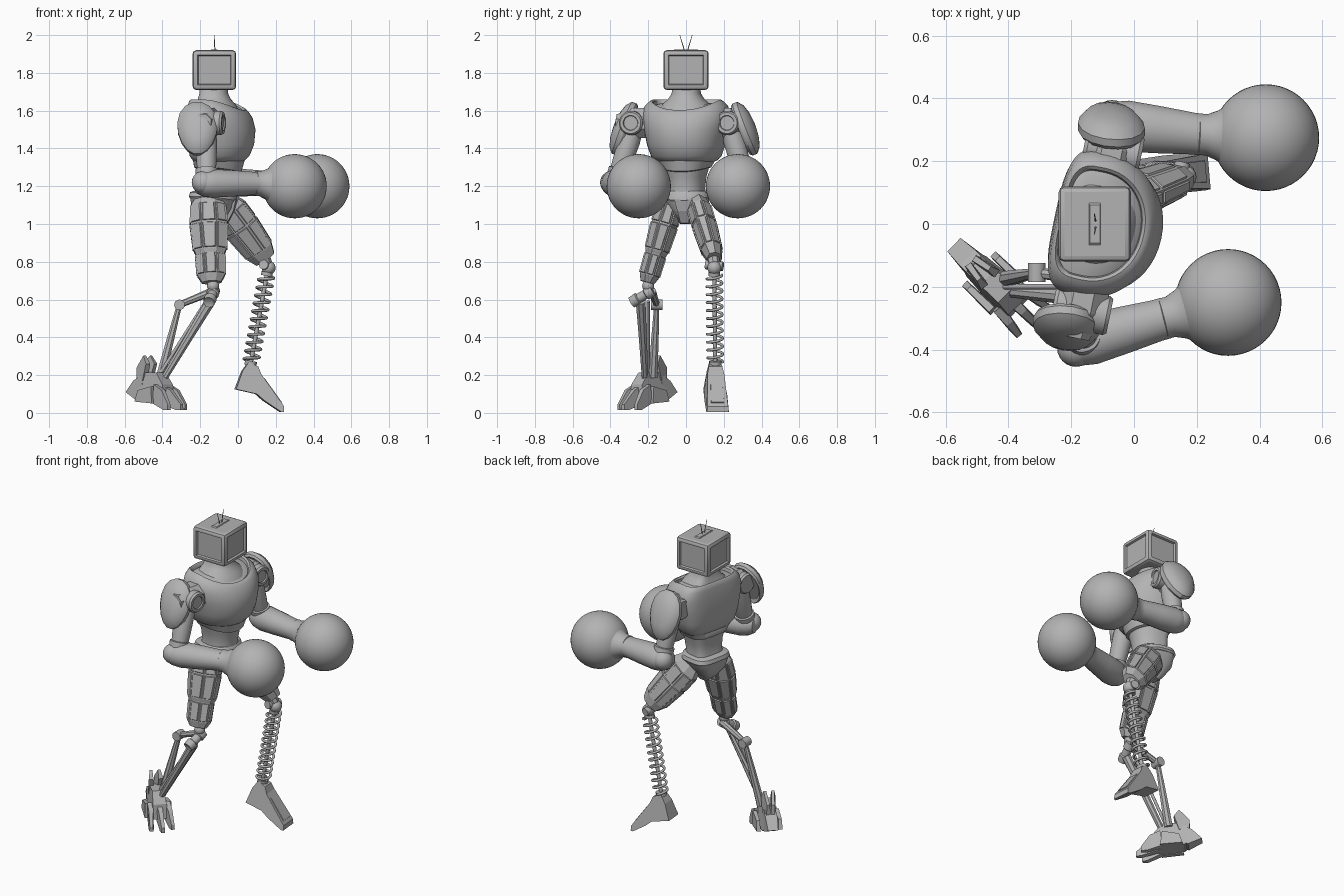
import bpy, bmesh
from math import sin, cos, pi, radians, copysign
from mathutils import Vector, Matrix

cube = bpy.data.objects.get("Cube")
if cube:
    bpy.data.objects.remove(cube)

grey = bpy.data.materials.new("plain grey")
grey.use_nodes = True
grey.diffuse_color = (0.45, 0.45, 0.45, 1)
grey.node_tree.nodes["Principled BSDF"].inputs["Base Color"].default_value = grey.diffuse_color

PIVOT = Vector((-0.13, 0, 0))
TWIST = Matrix.Translation(PIVOT) @ Matrix.Rotation(radians(-12), 4, 'Z')


def finish(name, bm, sharp=35):
    """Turn a bmesh into an object, smooth below the sharp angle."""
    bmesh.ops.recalc_face_normals(bm, faces=bm.faces)
    for f in bm.faces:
        f.smooth = sharp > 0
    for e in bm.edges:
        e.smooth = e.calc_face_angle(pi) < radians(sharp)
    mesh = bpy.data.meshes.new(name)
    bm.to_mesh(mesh)
    bm.free()
    mesh.materials.append(grey)
    ob = bpy.data.objects.new(name, mesh)
    bpy.context.collection.objects.link(ob)
    return ob


def skin(rings):
    """Bridge rings of points and cap both ends."""
    bm = bmesh.new()
    loops = [[bm.verts.new(p) for p in r] for r in rings]
    n = len(loops[0])
    for a, b in zip(loops, loops[1:]):
        for i in range(n):
            bm.faces.new((a[i], a[(i + 1) % n], b[(i + 1) % n], b[i]))
    bm.faces.new(loops[0])
    bm.faces.new(loops[-1])
    return bm


def ring(c, u, v, n, turn=0.0):
    return [c + u * cos(2 * pi * (i + turn) / n) + v * sin(2 * pi * (i + turn) / n) for i in range(n)]


def limb(name, a, b, sections, n=24, flat=1.0, sharp=35, ref=(1, 0, 0), panels=0.0):
    """Loft from a to b; sections are (fraction, radius)."""
    a, b = Vector(a), Vector(b)
    d = (b - a).normalized()
    u = Vector(ref)
    u = (u - d * u.dot(d)).normalized()
    v = d.cross(u)
    bm = skin([ring(a.lerp(b, t), u * r, v * r * flat, n, 0.5) for t, r in sections])
    if panels:
        bmesh.ops.recalc_face_normals(bm, faces=bm.faces)
        big = [f for f in bm.faces if len(f.verts) == 4 and f.calc_area() > 0.005]
        bmesh.ops.inset_individual(bm, faces=big, thickness=0.008, depth=0)
        bmesh.ops.inset_individual(bm, faces=big, thickness=0.004, depth=panels)
    return finish(name, bm, sharp)


def rod(name, a, b, r0, r1=None, n=16):
    return limb(name, a, b, [(0, r0), (1, r0 if r1 is None else r1)], n, ref=(0.3, 0.8, 0.52))


def ball(name, c, r, n=32):
    bm = bmesh.new()
    bmesh.ops.create_uvsphere(bm, u_segments=n, v_segments=n // 2, radius=r, matrix=Matrix.Translation(c))
    return finish(name, bm)


def body(name, sections, n=48):
    """Torso loft; sections are (z, front, back, half width, front drop)."""
    rings = []
    for z, front, back, w, drop in sections:
        pts = []
        for i in range(n):
            c, s = cos(2 * pi * i / n), sin(2 * pi * i / n)
            p = 0.95 if c > 0 else 0.55
            x = copysign(abs(c) ** p, c) * (front if c > 0 else back)
            y = copysign(abs(s) ** p, s) * w
            pts.append(TWIST @ Vector((x, y, z - drop * max(c, 0) ** 1.5)))
        rings.append(pts)
    return finish(name, skin(rings), 40)


def wedge(name, profile, origin, heading, shift=0.0):
    """Side profile of (along, z, half width) extruded across the heading."""
    d = Vector((cos(radians(heading)), sin(radians(heading)), 0))
    side = Vector((-d.y, d.x, 0))
    o = Vector(origin)
    sides = [[o + d * s + side * (shift + k * w) + Vector((0, 0, z)) for s, z, w in profile] for k in (-1, 1)]
    return finish(name, skin(sides), 0)


# Torso
body("chest", [(1.325, .14, .08, .13, 0), (1.335, .165, .095, .16, 0), (1.36, .19, .11, .185, 0),
               (1.42, .215, .12, .205, 0), (1.5, .222, .125, .222, 0), (1.57, .205, .122, .235, .01),
               (1.625, .185, .117, .22, .035), (1.65, .175, .112, .195, .05), (1.658, .165, .105, .182, .055),
               (1.65, .155, .098, .172, .055), (1.63, .152, .094, .168, .05), (1.64, .12, .085, .13, .03)])
body("neck", [(1.6, .135, .092, .15, 0), (1.635, .115, .085, .125, 0), (1.66, .092, .076, .095, 0),
              (1.69, .078, .07, .076, 0), (1.73, .074, .066, .07, 0)])
body("rib_band", [(1.295, .135, .085, .115, .02), (1.30, .15, .092, .13, .02), (1.335, .165, .096, .15, 0),
                  (1.345, .15, .09, .14, 0)])
body("abdomen", [(1.14, .115, .09, .105, 0), (1.19, .112, .075, .098, 0), (1.25, .125, .075, .105, 0),
                 (1.32, .145, .085, .125, 0)])
body("belt", [(1.135, .118, .115, .125, .02), (1.145, .126, .122, .132, .02), (1.168, .122, .115, .125, .01),
              (1.175, .11, .1, .11, 0)])
body("pelvis", [(1.0, .035, .04, .03, 0), (1.03, .075, .075, .045, 0), (1.08, .105, .11, .095, 0),
                (1.14, .12, .115, .125, .01)])
wedge("crotch_plate", [(.09, 1.13, .05), (.125, 1.13, .05), (.11, 1.07, .035), (.075, 1.005, .022), (.04, 1.0, .02)],
      PIVOT, -6)

# Head: boxy screen case with framed panels
bm = bmesh.new()
bmesh.ops.create_cube(bm, size=1, matrix=Matrix.Translation((-.125, 0, 1.815)) @ Matrix.Diagonal((.23, .24, .21, 1)))
bmesh.ops.bevel(bm, geom=bm.edges[:], offset=.018, segments=2, affect='EDGES', profile=.5)
walls = [f for f in bm.faces if f.calc_area() > .02 and abs(f.normal.z) < .5]
bmesh.ops.inset_individual(bm, faces=walls, thickness=.012, depth=0)
bmesh.ops.inset_individual(bm, faces=walls, thickness=.006, depth=-.012)
finish("head", bm, 20)
wedge("head_top_vent", [(-.07, 1.918, .02), (.07, 1.918, .02), (.06, 1.925, .016), (-.06, 1.925, .016)],
      (-.125, 0, 0), 90)
for k, side in ((-1, "front"), (1, "rear")):
    rod(side + "_antenna", (-.122, k * .006, 1.91), (-.126, k * .033, 2.0), .003, .0015, 8)

# Arms: shoulder, pad, upper arm, forearm, round glove
ARMS = (("front", -1, (-.17, -.275, 1.535), (-.165, -.375, 1.215), (.1, -.3, 1.215), (.3, -.25, 1.2), (-.215, -.315, 1.5)),
        ("rear", 1, (-.07, .235, 1.535), (-.05, .315, 1.22), (.215, .285, 1.215), (.42, .275, 1.2), (-.072, .3, 1.5)))
for side, k, shoulder, elbow, wrist, glove, pad in ARMS:
    shoulder, elbow, wrist, glove, pad = map(Vector, (shoulder, elbow, wrist, glove, pad))
    ahead = Vector((.98, -.2, 0))
    across = Vector((.2, .98, 0)) * k
    limb(side + "_shoulder_drum", shoulder - ahead * .09, shoulder + ahead * .095,
         [(0, .04), (0, .056), (.06, .064), (.94, .064), (1, .056), (1, .04), (.96, .037)], ref=(0, 0, 1))
    limb(side + "_shoulder_mount", shoulder - across * .1, shoulder + across * .09,
         [(0, .085), (.55, .085), (.8, .06), (1, .05)], 8, sharp=0)
    # Domed shield pad, leaning in at the top
    up = Vector((0, -k * .36, .93))
    out = Vector((0, k * .93, .36))
    wide = Vector((1, -.08, 0))
    layers = ((0, .8), (-.012, .93), (0, 1), (.025, 1), (.032, .95), (.05, .8), (.064, .5), (.07, .15))
    rings = []
    for h, s in layers:
        rings.append([pad + out * h + wide * (.106 * s * cos(t) * (1 + .12 * sin(t))) + up * (.15 * s * sin(t))
                      for t in [2 * pi * (i + .5) / 16 for i in range(16)]])
    finish(side + "_shoulder_pad", skin(rings), 30)
    limb(side + "_upper_arm", shoulder - Vector((0, 0, .02)), elbow,
         [(0, .05), (.25, .058), (.6, .054), (.75, .05), (.76, .06), (1, .058)])
    limb(side + "_forearm", elbow, wrist,
         [(-.24, .03), (-.2, .052), (-.08, .068), (.1, .076), (.5, .07), (.9, .062), (1, .062)], ref=(0, 0, 1), flat=1.08)
    ball(side + "_elbow_cap", elbow + Vector((-.02, k * .02, .005)), .06, 24)
    limb(side + "_glove_cuff", wrist, glove,
         [(-.06, .058), (-.04, .066), (.08, .066), (.25, .08), (.4, .103), (.52, .135)], 32, ref=(0, 0, 1))
    ball(side + "_glove", glove, .17, 48)

# Thighs with raised panels
limb("front_thigh", (-.16, -.075, 1.13), (-.14, -.205, .69),
     [(0, .075), (.06, .095), (.3, .105), (.62, .092), (.66, .082), (.92, .078), (1, .055)], 8, .72, 0, panels=.006)
limb("rear_thigh", (-.07, .065, 1.1), (.145, .15, .815),
     [(-.05, .075), (.1, .1), (.4, .1), (.85, .085), (1, .062)], 8, .66, 0, panels=.006)

# Front shin: ball knee, drum and linked struts
ball("front_knee_ball", (-.132, -.2, .672), .032, 20)
rod("front_knee_pin", (-.135, -.2, .7), (-.14, -.21, .62), .018)
limb("front_knee_drum", (-.155, -.288, .585), (-.125, -.175, .65),
     [(.04, .022), (0, .03), (.3, .034), (.34, .026), (.66, .026), (.7, .034), (1, .03)], 16)
rod("front_knee_link", (-.13, -.18, .645), (-.31, -.155, .572), .022, .017, 8)
rod("front_link_pivot", (-.31, -.185, .572), (-.31, -.125, .572), .028)
ankle = (-.41, -.175, .19)
limb("front_calf_strut", (-.31, -.155, .572), ankle, [(0, .016), (.1, .016), (.45, .021), (1, .026)], 8, sharp=0)
limb("front_shin_strut", (-.145, -.24, .59), (-.405, -.215, .16), [(0, .028), (.4, .023), (1, .018)], 8, sharp=0)
rod("front_shin_piston", (-.17, -.2, .59), (-.43, -.2, .18), .009)

# Front foot: clawed, turned outward
HERE = (-.43, -.205, 0)
wedge("front_foot_body", [(-.13, .1, .035), (-.1, .065, .045), (.05, .05, .058), (.09, .06, .052), (.08, .15, .04),
                          (.03, .215, .035), (-.05, .215, .035), (-.11, .2, .03)], HERE, -44)
for i, name in enumerate(("outer", "middle", "inner")):
    reach = .185 if i == 1 else .16
    wedge("front_toe_" + name, [(.04, .05, .018), (reach - .03, .015, .015), (reach, .015, .011), (reach, .045, .009),
                                (.11, .12, .013), (.05, .15, .018)], HERE, -44 + 8 * (i - 1), (i - 1) * .042)
wedge("front_heel", [(-.2, .11, .03), (-.12, .07, .04), (-.06, .09, .04), (-.08, .2, .035), (-.14, .17, .035)], HERE, -44)
for k, name in ((-1, "outer"), (1, "inner")):
    wedge("front_heel_fin_" + name, [(-.12, .17, .012), (-.06, .17, .016), (-.03, .26, .014), (-.06, .305, .008),
                                     (-.12, .24, .01)], HERE, -44 + 10 * k, k * .035)
    wedge("front_side_claw_" + name, [(-.09, .06, .012), (.04, .05, .016), (.03, .14, .012), (-.07, .12, .01)],
          HERE, -44, k * .065)

# Rear shin: ball knee and spring around a rod
top, low = Vector((.155, .15, .745)), Vector((.065, .155, .25))
ball("rear_knee_ball", (.162, .15, .768), .037, 24)
rod("rear_knee_pin", (.135, .105, .785), (.155, .195, .775), .025)
rod("rear_knee_socket", (.125, .14, .84), (.16, .15, .775), .04, .028, 8)
rod("rear_spring_rod", top, low, .011)
rod("rear_spring_top_cap", top, top.lerp(low, .04), .03)
rod("rear_spring_base", top.lerp(low, .95), low, .032)
axis = (low - top).normalized()
u = Vector((0, 1, 0))
v = axis.cross(u).normalized()
COILS, STEP = 11, 20
rings = []
for i in range(COILS * STEP + 1):
    a = 2 * pi * i / STEP
    radial = u * cos(a) + v * sin(a)
    rings.append(ring(top.lerp(low, .03 + .93 * i / (COILS * STEP)) + radial * .04, radial * .0075, axis * .0075, 8))
finish("rear_spring", skin(rings), 60)

# Rear foot: plain wedge shoe with an instep plate
SOLE = (.06, .153, 0)
wedge("rear_foot", [(-.075, .125, .055), (.035, .1, .062), (.075, .065, .062), (.165, .005, .06), (.18, .005, .058),
                    (.18, .035, .055), (.06, .205, .045), (.045, .245, .036), (-.005, .27, .03), (-.04, .22, .04)],
      SOLE, 5)
wedge("rear_instep_plate", [(.075, .17, .032), (.165, .05, .036), (.17, .057, .034), (.08, .182, .03)], SOLE, 5)
